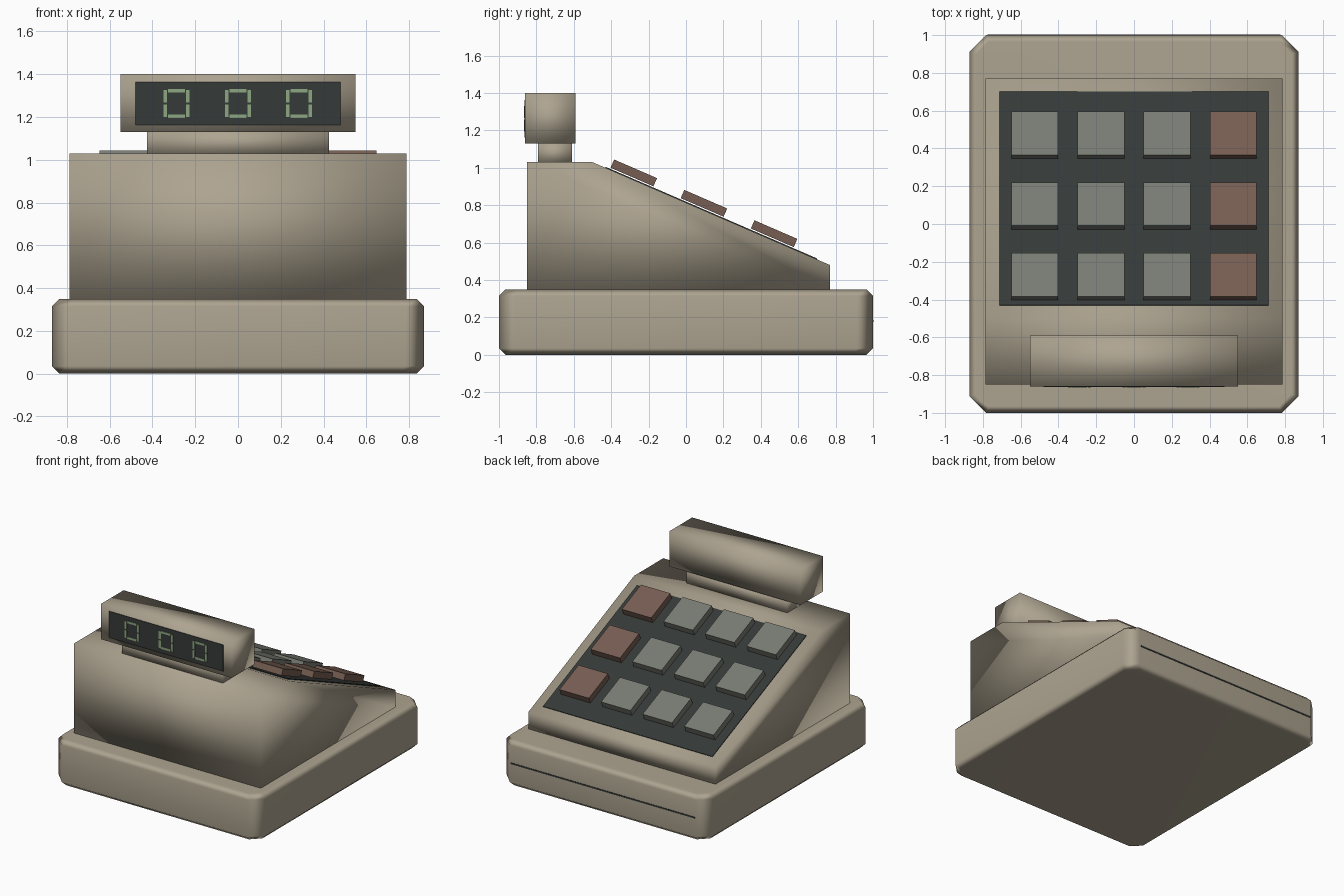
import bpy, bmesh, math
from mathutils import Matrix, Vector

if "Cube" in bpy.data.objects:
    bpy.data.objects.remove(bpy.data.objects["Cube"])


def material(name, rgb):
    m = bpy.data.materials.new(name)
    m.diffuse_color = (*rgb, 1)
    m.use_nodes = True
    m.node_tree.nodes["Principled BSDF"].inputs["Base Color"].default_value = m.diffuse_color
    return m


BEIGE = material("beige_plastic", (0.42, 0.37, 0.28))
DARK = material("dark_panel", (0.035, 0.042, 0.040))
GREY = material("grey_key", (0.19, 0.20, 0.17))
RED = material("red_key", (0.18, 0.11, 0.085))
GREEN = material("display_green", (0.27, 0.38, 0.22))


def finish(name, bm, mat, smooth=False):
    bmesh.ops.recalc_face_normals(bm, faces=bm.faces[:])
    me = bpy.data.meshes.new(name)
    for f in bm.faces:
        f.smooth = smooth
    bm.to_mesh(me)
    bm.free()
    me.materials.append(mat)
    ob = bpy.data.objects.new(name, me)
    bpy.context.collection.objects.link(ob)
    return ob


def box(name, size, loc, mat, tilt=0.0, smooth=False):
    bm = bmesh.new()
    bmesh.ops.create_cube(bm, size=1, matrix=Matrix.Diagonal((*size, 1)))
    ob = finish(name, bm, mat, smooth)
    ob.location = loc
    ob.rotation_euler.x = tilt
    return ob


# Base: drawer block with wide corner chamfers and a narrow rim bevel
bm = bmesh.new()
bmesh.ops.create_cube(bm, size=1, matrix=Matrix.Translation((0, 0, 0.175))
                      @ Matrix.Diagonal((1.74, 2.0, 0.35, 1)))
uprights = [e for e in bm.edges if abs(e.verts[0].co.z - e.verts[1].co.z) > 0.1]
bmesh.ops.bevel(bm, geom=uprights, offset=0.087, segments=1, affect='EDGES')
rims = [e for e in bm.edges if abs(e.verts[0].co.z - e.verts[1].co.z) < 0.01]
bmesh.ops.bevel(bm, geom=rims, offset=0.035, segments=1, affect='EDGES')
base = finish("base", bm, BEIGE, smooth=True)
base.modifiers.new("weighted_normals", 'WEIGHTED_NORMAL')

# Drawer gap on the keypad side
box("drawer_gap", (1.55, 0.01, 0.011), (0, 0.998, 0.18), DARK)

# Body: wedge profile extruded across the width
HALF = 0.787
TOP, END = Vector((-0.50, 1.03)), Vector((0.77, 0.48))
profile = [(-0.85, 0.345), (-0.85, 1.03), TOP, END, (0.77, 0.345)]
bm = bmesh.new()
face = bm.faces.new([bm.verts.new((-HALF, y, z)) for y, z in profile])
ext = bmesh.ops.extrude_face_region(bm, geom=[face])
bmesh.ops.translate(bm, vec=(2 * HALF, 0, 0),
                    verts=[v for v in ext["geom"] if isinstance(v, bmesh.types.BMVert)])
finish("body", bm, BEIGE, smooth=True)

# Sloped keypad helpers
TILT = math.atan2(END.y - TOP.y, END.x - TOP.x)


def on_slope(x, y, lift):
    z = TOP.y + (y - TOP.x) * math.tan(TILT)
    return (x, y - lift * math.sin(TILT), z + lift * math.cos(TILT))


# Keypad plate
box("keypad_panel", (1.425, 1.13 / math.cos(TILT), 0.006),
    on_slope(0, 0.134, 0.002), DARK, TILT)

# Keys: three rows of four, last column red
for row in range(3):
    for col in range(4):
        box(f"key_{row + 1}_{col + 1}", (0.247, 0.25, 0.048),
            on_slope(-0.525 + 0.35 * col, 0.457 - 0.375 * row, 0.035),
            RED if col == 3 else GREY, TILT)

# Display neck, housing and screen
box("display_neck", (0.85, 0.18, 0.12), (0, -0.70, 1.08), BEIGE, smooth=True)
box("display_housing", (1.10, 0.27, 0.27), (0, -0.725, 1.265), BEIGE, smooth=True)
box("display_screen", (0.96, 0.006, 0.20), (0, -0.86, 1.263), DARK)

# Segmented digits on the screen
W, H, T, Y = 0.122, 0.136, 0.017, -0.864
for i, cx in enumerate((-0.288, 0, 0.285)):
    for s in (-1, 1):
        zc = 1.263 + s * (H - T) / 2
        box(f"digit_{i + 1}_bar_{'top' if s > 0 else 'bottom'}", (W - 2 * T - 0.008, 0.004, T),
            (cx, Y, zc), GREEN)
        for side in (-1, 1):
            box(f"digit_{i + 1}_post_{'top' if s > 0 else 'bottom'}_{'right' if side > 0 else 'left'}",
                (T, 0.004, H / 2 - 0.008),
                (cx + side * (W - T) / 2, Y, 1.263 + s * H / 4), GREEN)
